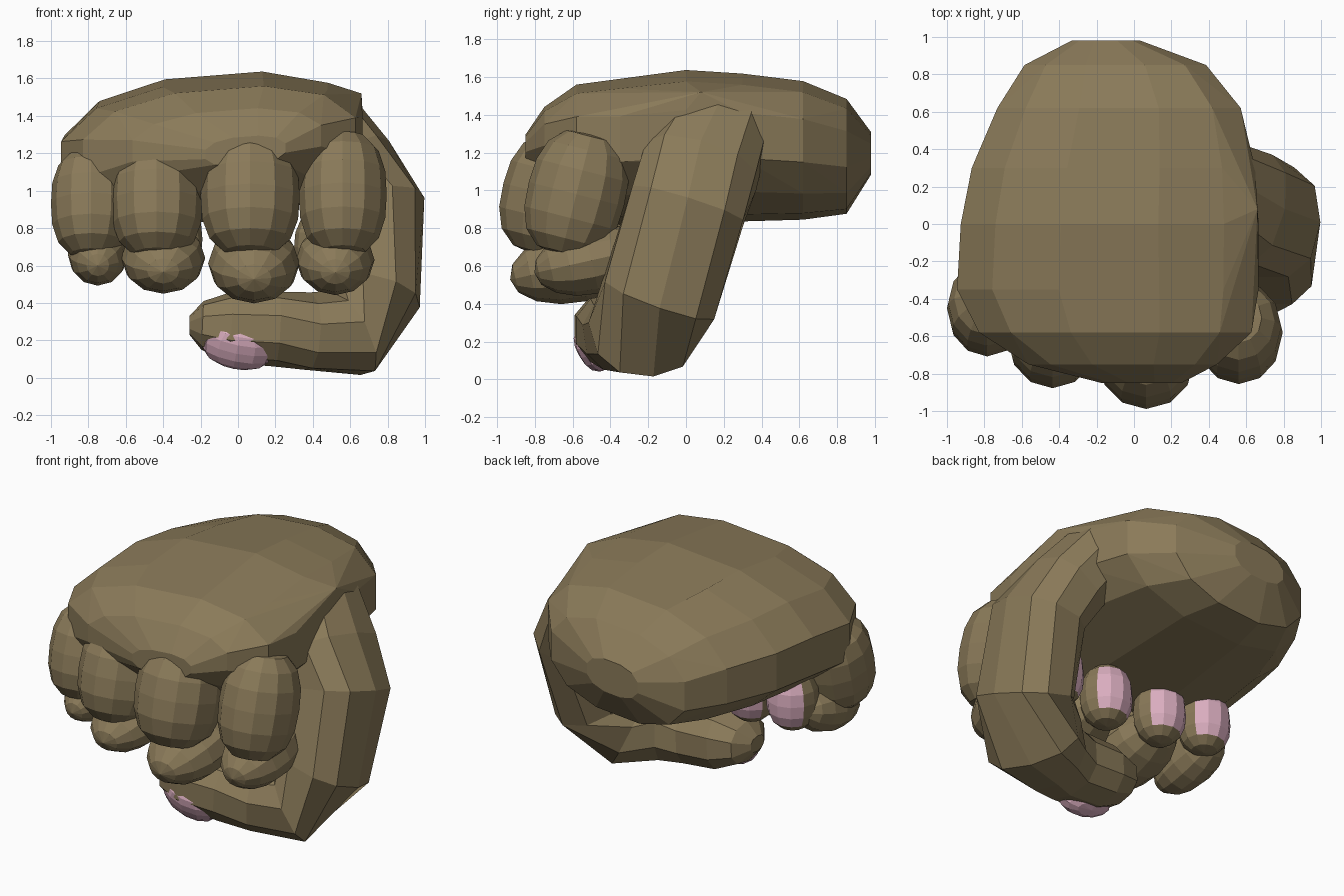
import bpy, bmesh
from math import cos, sin, pi, copysign
from mathutils import Vector, Matrix

if "Cube" in bpy.data.objects:
    bpy.data.objects.remove(bpy.data.objects["Cube"])


def material(name, color):
    m = bpy.data.materials.new(name)
    m.use_nodes = True
    m.diffuse_color = (*color, 1)
    m.node_tree.nodes["Principled BSDF"].inputs["Base Color"].default_value = (*color, 1)
    return m


SKIN = material("brown skin", (0.255, 0.195, 0.1))
NAIL = material("pink nail", (0.7, 0.42, 0.52))


def finish(name, bm, mats):
    bmesh.ops.recalc_face_normals(bm, faces=bm.faces)
    mesh = bpy.data.meshes.new(name)
    bm.to_mesh(mesh)
    bm.free()
    for m in mats:
        mesh.materials.append(m)
    obj = bpy.data.objects.new(name, mesh)
    bpy.context.collection.objects.link(obj)
    return obj


def oval(n, power):
    """Unit rounded-square outline."""
    pts = []
    for i in range(n):
        a = 2 * pi * (i + 0.5) / n
        c, s = cos(a), sin(a)
        pts.append((copysign(abs(c) ** power, c), copysign(abs(s) ** power, s)))
    return pts


def ellipsoid(name, center, radii, tilt, mats, barrel=2.0, nail=False, roll=0.0):
    """Faceted ellipsoid; a barrel power above 2 squares its profile."""
    bm = bmesh.new()
    bmesh.ops.create_uvsphere(bm, u_segments=12, v_segments=8, radius=1)
    for v in bm.verts:
        r = v.co.xy.length
        if r > 0.01:
            k = (1 - abs(v.co.z) ** barrel) ** (1 / barrel) / r
            v.co.x *= k
            v.co.y *= k
    bm.normal_update()
    if nail:
        for f in bm.faces:
            if f.normal.y > 0.5 and abs(f.calc_center_median().z) < 0.75:
                f.material_index = 1
    bm.transform(Matrix.Translation(center) @ Matrix.Rotation(roll, 4, "Y")
                 @ Matrix.Rotation(tilt, 4, "X") @ Matrix.Diagonal((*radii, 1)))
    return finish(name, bm, mats)


# Back of the hand: hull around rounded sections (y, centre x, centre z, half width, half height)
sections = [
    (0.98, -0.15, 1.2, 0.19, 0.11),
    (0.85, -0.1, 1.18, 0.5, 0.3),
    (0.62, -0.08, 1.21, 0.67, 0.36),
    (0.3, -0.11, 1.23, 0.78, 0.38),
    (0.0, -0.13, 1.24, 0.82, 0.39),
    (-0.35, -0.14, 1.21, 0.83, 0.38),
    (-0.58, -0.1, 1.23, 0.75, 0.32),
    (-0.75, -0.06, 1.25, 0.52, 0.18),
    (-0.85, 0.04, 1.2, 0.22, 0.08),
]
bm = bmesh.new()
for y, cx, cz, rx, rz in sections:
    for px, pz in oval(12, 0.85):
        x = cx + px * rx
        lean = 0.08 * (x + 0.1)  # higher on the thumb side
        bm.verts.new((x, y, cz + pz * rz + lean))
bm.verts.new((0.66, 0.08, 1.52))
bmesh.ops.convex_hull(bm, input=bm.verts)
loose = [v for v in bm.verts if not v.link_faces]
bmesh.ops.delete(bm, geom=loose, context="VERTS")
bmesh.ops.dissolve_limit(bm, angle_limit=0.06, verts=bm.verts, edges=bm.edges)
finish("hand_back", bm, [SKIN])

# Fingers: upper segment, middle segment (centre, radii) and curled tip centre
fingers = {
    "index": ((0.56, -0.58, 0.98), (0.235, 0.26, 0.34), (0.52, -0.5, 0.63), (0.21, 0.18, 0.31), (0.46, -0.16, 0.7)),
    "middle": ((0.065, -0.7, 0.97), (0.265, 0.275, 0.33), (0.085, -0.56, 0.61), (0.245, 0.2, 0.38), (0.09, -0.15, 0.68)),
    "ring": ((-0.435, -0.6, 0.94), (0.245, 0.265, 0.31), (-0.4, -0.5, 0.64), (0.225, 0.18, 0.34), (-0.35, -0.18, 0.74)),
    "little": ((-0.785, -0.45, 0.93), (0.215, 0.245, 0.3), (-0.75, -0.38, 0.66), (0.16, 0.16, 0.28), (-0.67, -0.15, 0.78)),
}
for name, (c1, r1, c2, r2, c3) in fingers.items():
    ellipsoid(name + "_finger_upper", c1, r1, -0.25, [SKIN], barrel=2.6)
    ellipsoid(name + "_finger_middle", c2, r2, -1.35, [SKIN])
    ellipsoid(name + "_finger_tip", c3, (0.16, 0.16, 0.2), 0, [SKIN, NAIL], barrel=2.4, nail=True)

# Thumb: loft along a bent path (centre, half thickness, half width, rise towards the back)
path = [
    ((0.44, 0.19, 1.37), 0.22, 0.27, 0),
    ((0.61, 0.08, 1.13), 0.24, 0.32, 0),
    ((0.75, 0.01, 0.92), 0.25, 0.32, 0),
    ((0.73, -0.14, 0.44), 0.25, 0.32, 0),
    ((0.57, -0.24, 0.24), 0.25, 0.3, 0.3),
    ((0.37, -0.32, 0.25), 0.21, 0.24, 0.15),
    ((0.2, -0.36, 0.26), 0.2, 0.23, 0),
    ((-0.04, -0.37, 0.27), 0.19, 0.23, 0),
    ((-0.19, -0.37, 0.28), 0.13, 0.18, 0),
    ((-0.26, -0.37, 0.28), 0.05, 0.07, 0),
]
bm = bmesh.new()
loops = []
for i, (c, thick, wide, rise) in enumerate(path):
    before, after = path[max(i - 1, 0)][0], path[min(i + 1, len(path) - 1)][0]
    t = (Vector(after) - Vector(before)).normalized()
    side = Vector((0, 1, rise))
    side = (side - t * side.dot(t)).normalized()
    up = t.cross(side)
    loops.append([bm.verts.new(Vector(c) + side * a * wide + up * b * thick)
                  for a, b in oval(10, 0.85)])
for a, b in zip(loops, loops[1:]):
    for j in range(len(a)):
        k = (j + 1) % len(a)
        bm.faces.new((a[j], a[k], b[k], b[j]))
bm.faces.new(loops[0])
bm.faces.new(loops[-1])
finish("thumb", bm, [SKIN])

# Thumb nail, facing forward and down
ellipsoid("thumb_nail", (0.0, -0.48, 0.175), (0.195, 0.1, 0.13), 0.5, [NAIL], barrel=2.5, roll=0.2)
